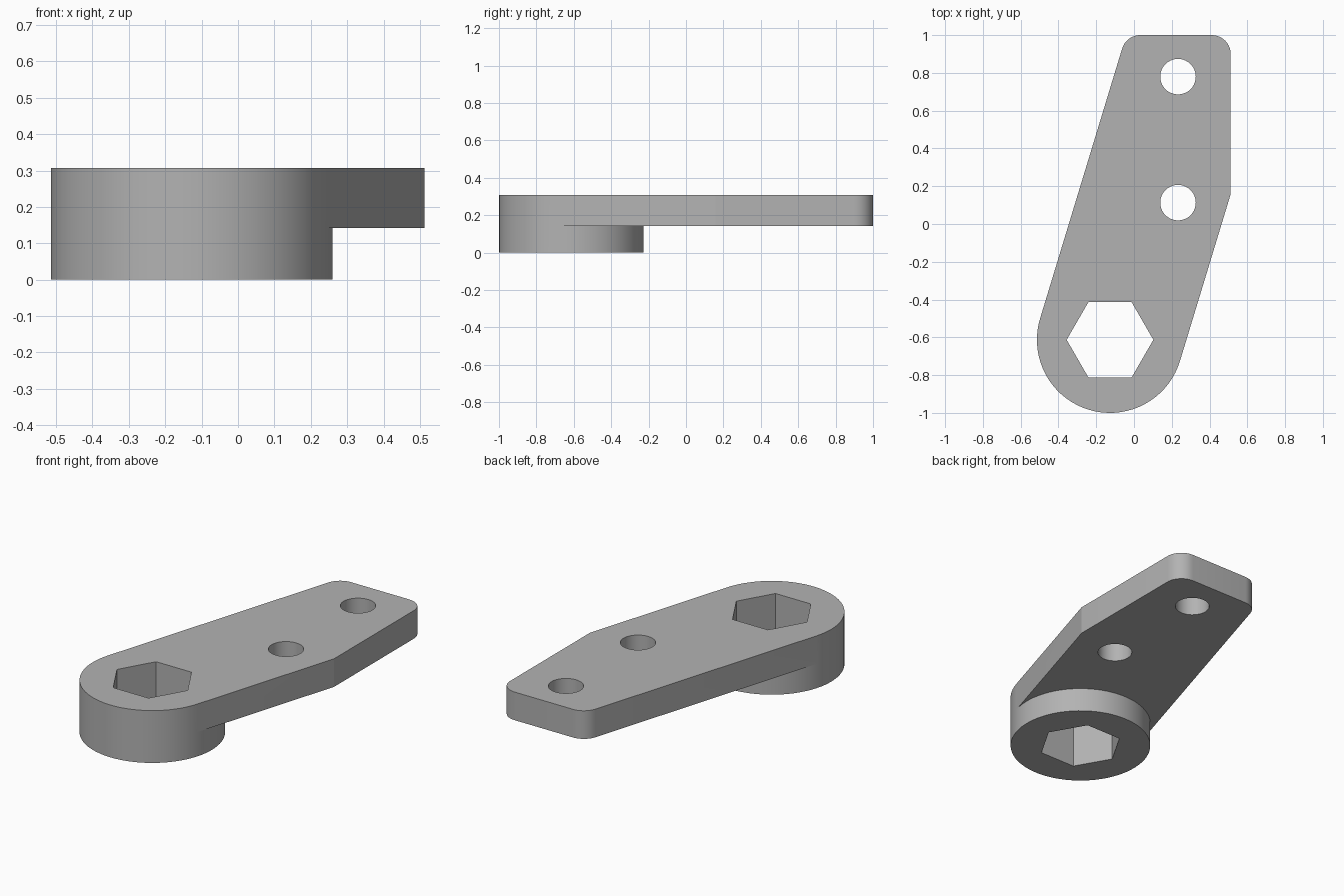
import bpy, bmesh
from math import sin, cos, tan, atan, pi
from mathutils import Vector

old = bpy.data.objects.get("Cube")
if old:
    bpy.data.objects.remove(old, do_unlink=True)

# Main dimensions
CENTRE, RADIUS = Vector((-0.127, -0.613)), 0.387
HEX_RADIUS = 0.2295
HOLES = [(0.233, 0.78), (0.233, 0.113)]
HOLE_RADIUS = 0.094
BOTTOM, STEP, TOP = 0.0, 0.142, 0.307
RIGHT, BACK, CORNER = 0.512, 1.0, 0.1
LEAN = atan(0.304)          # slant of the two long parallel edges


def arc(centre, radius, start, end, steps):
    """Points from start to end angle, both included."""
    angles = [start + (end - start) * i / steps for i in range(steps + 1)]
    return [Vector((centre[0] + radius * cos(a), centre[1] + radius * sin(a))) for a in angles]


def ring(centre, radius, count):
    return arc(centre, radius, 0, 2 * pi, count)[:-1]


# Boss circle, split where the long edges touch it
front_arc = arc(CENTRE, RADIUS, pi - LEAN, 2 * pi - LEAN, 36)
back_arc = arc(CENTRE, RADIUS, -LEAN, pi - LEAN, 36)
boss = front_arc + back_arc[1:-1]

# Arm edges from the right tangent point round to the left one
left, right = front_arc[0], front_arc[-1]
bend = Vector((RIGHT, right.y + (RIGHT - right.x) / tan(LEAN)))
corner_x = left.x + (BACK - left.y) * tan(LEAN)
inset = CORNER * tan((pi / 2 - LEAN) / 2)
arm = [bend]
arm += arc((RIGHT - CORNER, BACK - CORNER), CORNER, 0, pi / 2, 10)
arm += arc((corner_x + inset, BACK - CORNER), CORNER, pi / 2, pi - LEAN, 10)

outline = front_arc + arm
arm_underside = back_arc[::-1] + arm
socket = ring(CENTRE, HEX_RADIUS, 6)
holes = [ring(c, HOLE_RADIUS, 40) for c in HOLES]

bm = bmesh.new()


def wall(loop, low, high):
    """Vertical wall along a closed loop."""
    rows = [[bm.verts.new((p.x, p.y, z)) for p in loop] for z in (low, high)]
    for i in range(len(loop)):
        j = (i + 1) % len(loop)
        bm.faces.new((rows[0][i], rows[0][j], rows[1][j], rows[1][i]))


def cap(loops, z):
    """Flat face bounded by the first loop, with the others as holes."""
    edges = []
    for loop in loops:
        verts = [bm.verts.new((p.x, p.y, z)) for p in loop]
        edges += [bm.edges.new((v, verts[(i + 1) % len(verts)])) for i, v in enumerate(verts)]
    bmesh.ops.triangle_fill(bm, edges=edges, use_beauty=True, normal=(0, 0, 1))


# Walls of the arm, boss, hexagonal socket and round holes
wall(outline, STEP, TOP)
wall(boss, BOTTOM, STEP)
wall(socket, BOTTOM, TOP)
for hole in holes:
    wall(hole, STEP, TOP)

# Top, underside of the arm and bottom of the boss
cap([outline, socket] + holes, TOP)
cap([arm_underside] + holes, STEP)
cap([boss, socket], BOTTOM)

bmesh.ops.remove_doubles(bm, verts=bm.verts, dist=0.00005)
bmesh.ops.recalc_face_normals(bm, faces=bm.faces)

mesh = bpy.data.meshes.new("lever_arm")
bm.to_mesh(mesh)
bm.free()
lever = bpy.data.objects.new("lever_arm", mesh)
bpy.context.collection.objects.link(lever)

# Plain grey material
grey = bpy.data.materials.new("grey")
grey.use_nodes = True
colour = (0.45, 0.45, 0.45, 1)
grey.diffuse_color = colour
grey.node_tree.nodes["Principled BSDF"].inputs["Base Color"].default_value = colour
mesh.materials.append(grey)

# Smooth curved walls, crisp rims
bpy.ops.object.select_all(action='DESELECT')
lever.select_set(True)
bpy.context.view_layer.objects.active = lever
bpy.ops.object.shade_smooth_by_angle(angle=pi / 12)
